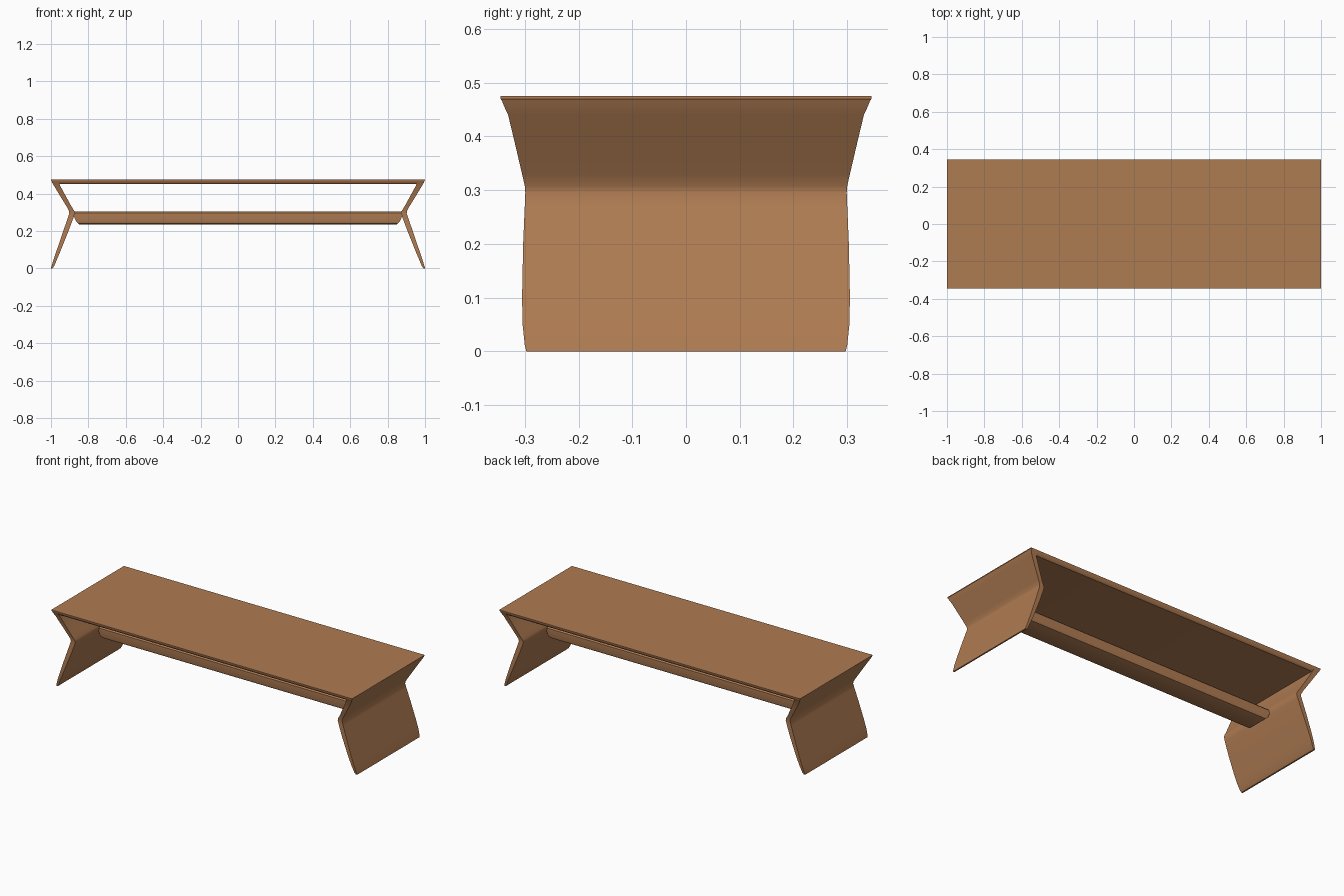
import bpy, bmesh, math

if "Cube" in bpy.data.objects:
    bpy.data.objects.remove(bpy.data.objects["Cube"])

wood = bpy.data.materials.new("wood")
wood.diffuse_color = (0.43, 0.20, 0.085, 1)
wood.use_nodes = True
wood.node_tree.nodes["Principled BSDF"].inputs["Base Color"].default_value = wood.diffuse_color


def loft(name, rings):
    """Skin closed rings of points and cap both ends."""
    bm = bmesh.new()
    loops = [[bm.verts.new(p) for p in ring] for ring in rings]
    n = len(loops[0])
    for a, b in zip(loops, loops[1:]):
        for i in range(n):
            j = (i + 1) % n
            bm.faces.new((a[i], a[j], b[j], b[i]))
    bm.faces.new(loops[0])
    bm.faces.new(loops[-1])
    bmesh.ops.recalc_face_normals(bm, faces=bm.faces)
    mesh = bpy.data.meshes.new(name)
    bm.to_mesh(mesh)
    bm.free()
    obj = bpy.data.objects.new(name, mesh)
    bpy.context.collection.objects.link(obj)
    mesh.materials.append(wood)
    bpy.ops.object.select_all(action='DESELECT')
    obj.select_set(True)
    bpy.context.view_layer.objects.active = obj
    bpy.ops.object.shade_smooth_by_angle(angle=math.radians(35))
    return obj


def rect(x0, x1, hy, z):
    return [(x0, -hy, z), (x1, -hy, z), (x1, hy, z), (x0, hy, z)]


# Thin top with an undercut edge
loft("table_top", [rect(-hx, hx, hy, z) for hx, hy, z in
                   [(0.965, 0.328, 0.450), (0.985, 0.336, 0.456),
                    (1.0, 0.345, 0.470), (1.0, 0.345, 0.475)]])

# Bent end panel: inner x, outer x, half depth, height
panel = [(0.991, 1.000, 0.297, 0.0),
         (0.983, 0.997, 0.300, 0.012),
         (0.967, 0.985, 0.304, 0.05),
         (0.946, 0.968, 0.305, 0.10),
         (0.906, 0.934, 0.303, 0.20),
         (0.880, 0.910, 0.300, 0.27),
         (0.872, 0.902, 0.299, 0.295),
         (0.876, 0.904, 0.300, 0.308),
         (0.890, 0.916, 0.305, 0.33),
         (0.923, 0.953, 0.319, 0.39),
         (0.950, 0.983, 0.331, 0.44),
         (0.955, 0.992, 0.338, 0.455),
         (0.960, 0.999, 0.344, 0.470)]
rings = [rect(*p) for p in panel]
leg = loft("end_panels", rings)
mirror = leg.modifiers.new("mirror", 'MIRROR')
mirror.use_axis = (True, False, False)

# Stretcher beam: rounded bar, undercut at the ends, reaching into both panels
beam_section = [(-0.055, 0.235), (-0.066, 0.239), (-0.072, 0.250),
                (-0.072, 0.295), (-0.062, 0.305), (0.062, 0.305),
                (0.072, 0.295), (0.072, 0.250), (0.066, 0.239), (0.055, 0.235)]


def beam_end(side):
    return [(side * (0.85 + 0.035 * min(1, (z - 0.235) / 0.035)), y, z)
            for y, z in beam_section]


loft("stretcher_beam", [beam_end(-1), beam_end(1)])
